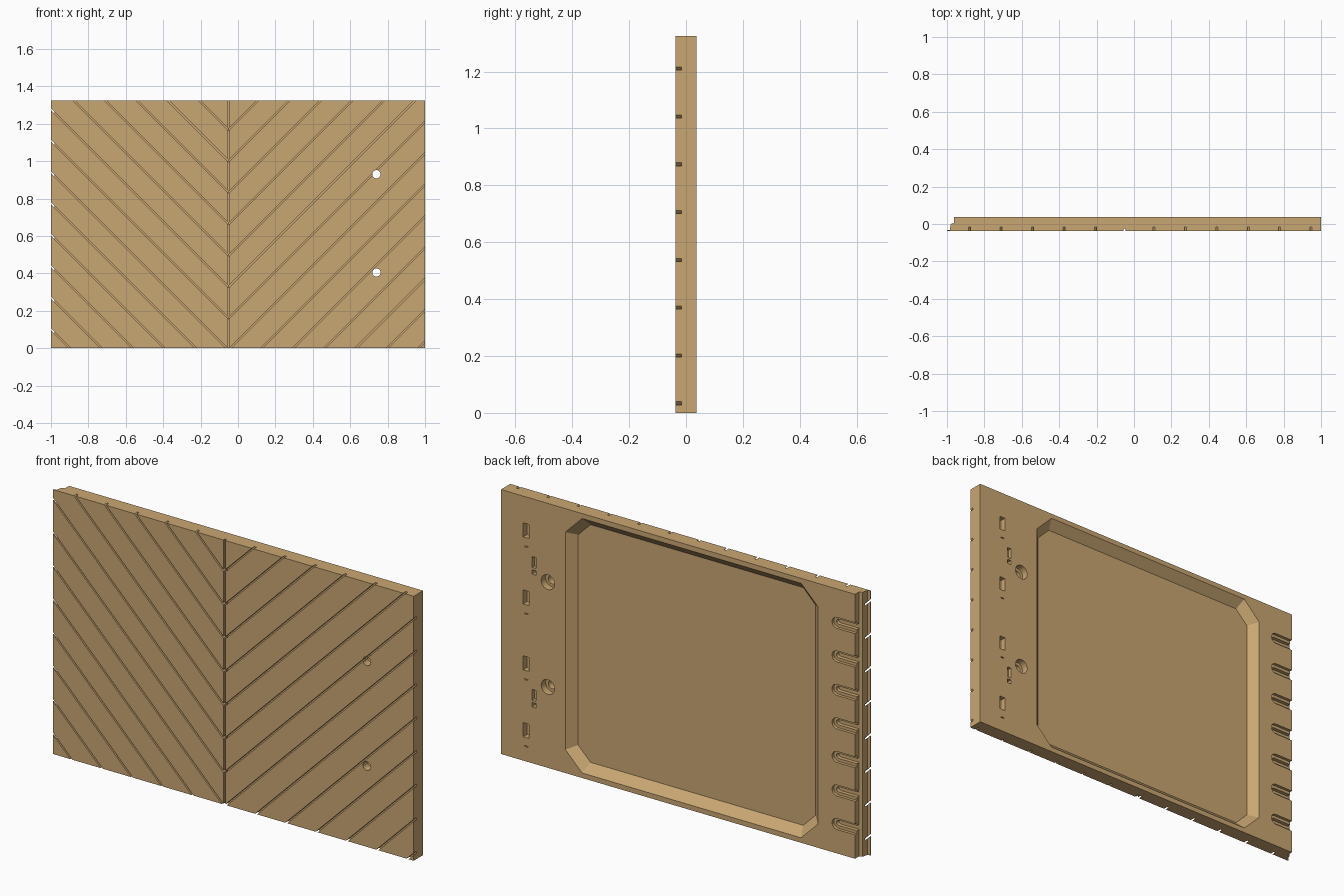
import bpy, bmesh, math

cube = bpy.data.objects.get("Cube")
if cube:
    bpy.data.objects.remove(cube, do_unlink=True)

WIDTH, HEIGHT, FACE = 1.0, 1.325, 0.037   # half width, height, half thickness
OUT = 0.05                                # cutters reach past the faces

wood = bpy.data.materials.new("tan_wood")
wood.use_nodes = True
tan = (0.59, 0.385, 0.17, 1)
wood.diffuse_color = tan
wood.node_tree.nodes["Principled BSDF"].inputs["Base Color"].default_value = tan


def loft(bm, loop_a, loop_b):
    """Closed solid between two matching loops of 3D points."""
    a = [bm.verts.new(p) for p in loop_a]
    b = [bm.verts.new(p) for p in loop_b]
    bm.faces.new(a)
    bm.faces.new(b[::-1])
    for i in range(len(a)):
        j = (i + 1) % len(a)
        bm.faces.new((a[j], a[i], b[i], b[j]))


def prism(bm, outline, y0, y1):
    """Extrude an (x, z) outline through the thickness."""
    loft(bm, [(x, y0, z) for x, z in outline], [(x, y1, z) for x, z in outline])


def rect(x, z, w, h):
    return [(x - w / 2, z - h / 2), (x + w / 2, z - h / 2),
            (x + w / 2, z + h / 2), (x - w / 2, z + h / 2)]


def circle(x, z, r, n=24):
    return [(x + r * math.cos(math.tau * i / n), z + r * math.sin(math.tau * i / n))
            for i in range(n)]


def open_slot(x_end, z, h, n=8):
    """Slot with a rounded inner end, running out through the right edge."""
    r = h / 2
    arc = [(x_end - r + r * math.cos(t), z + r * math.sin(t))
           for t in (math.pi * (i / n - 0.5) for i in range(n + 1))]
    return arc + [(-1.1, z + r), (-1.1, z - r)]


def finish(bm, name):
    bmesh.ops.recalc_face_normals(bm, faces=bm.faces)
    mesh = bpy.data.meshes.new(name)
    bm.to_mesh(mesh)
    bm.free()
    mesh.materials.append(wood)
    obj = bpy.data.objects.new(name, mesh)
    bpy.context.collection.objects.link(obj)
    return obj


# Panel with a stepped lip along its right edge
profile = [(WIDTH, -FACE), (WIDTH, FACE), (-0.963, FACE), (-0.963, 0.005),
           (-0.979, 0), (-0.985, -0.031), (-WIDTH, -0.032), (-WIDTH, -FACE)]
bm = bmesh.new()
loft(bm, [(x, y, 0) for x, y in profile], [(x, y, HEIGHT) for x, y in profile])
panel = finish(bm, "drawer_front_panel")


def cut(bm, name):
    cutter = finish(bm, name)
    cutter.hide_render = True
    mod = panel.modifiers.new(name, 'BOOLEAN')
    mod.operation = 'DIFFERENCE'
    mod.solver = 'EXACT'
    mod.object = cutter
    bpy.context.view_layer.objects.active = panel
    bpy.ops.object.modifier_apply(modifier=name)
    bpy.data.objects.remove(cutter, do_unlink=True)


# Chevron grooves rising away from the seam on both sides
SEAM, STEP, HALF = -0.05, 0.168, 0.0055
bm = bmesh.new()
for side in (-1, 1):
    for k in range(-8, 8):
        z0 = -0.008 + STEP * k
        near, far = 0.002, 1.15
        outline = [(SEAM + side * u, z0 + u + dz)
                   for u, dz in ((near, -HALF), (far, -HALF), (far, HALF), (near, HALF))]
        prism(bm, outline, -OUT, -FACE + 0.022)
cut(bm, "chevron_grooves")

# Seam groove
bm = bmesh.new()
prism(bm, rect(SEAM, HEIGHT / 2, 0.011, 1.5), -OUT, -FACE + 0.013)
cut(bm, "seam_groove")


# Back pocket with sloping walls and clipped corners
def octagon(inset, y):
    x0, x1, z0, z1 = -0.757 + inset, 0.643 - inset, 0.025 + inset, 1.3 - inset
    c = 0.093 - 0.586 * inset
    return [(x, y, z) for x, z in (
        (x0 + c, z0), (x1 - c, z0), (x1, z0 + c), (x1, z1 - c),
        (x1 - c, z1), (x0 + c, z1), (x0, z1 - c), (x0, z0 + c))]


bm = bmesh.new()
loft(bm, octagon(0.042, FACE - 0.042), octagon(-0.005, FACE + 0.005))
cut(bm, "back_pocket")

# Shallow recesses: clip seats, counterbores, mounting slots
clip_z = [0.147 + STEP * i for i in range(7)]
hole_z = (0.405, 0.93)
bm = bmesh.new()
for z in clip_z:
    prism(bm, open_slot(-0.835, z, 0.055), FACE - 0.015, OUT)
for z in hole_z:
    prism(bm, circle(0.74, z, 0.037), FACE - 0.035, OUT)
for z in (0.155, 0.49, 0.82, 1.156):
    prism(bm, rect(0.86, z, 0.033, 0.07), FACE - 0.03, OUT)
    prism(bm, rect(0.86, z - 0.08, 0.02, 0.005), FACE - 0.02, OUT)
for z in (0.327, 0.992):
    prism(bm, rect(0.817, z + 0.016, 0.022, 0.054), FACE - 0.02, OUT)
    prism(bm, rect(0.817, z - 0.034, 0.022, 0.022), FACE - 0.03, OUT)
cut(bm, "shallow_recesses")

# Deep clip slots and through holes
bm = bmesh.new()
for z in clip_z:
    prism(bm, open_slot(-0.85, z, 0.026), FACE - 0.034, OUT)
for z in hole_z:
    prism(bm, circle(0.74, z, 0.022), -OUT, OUT)
cut(bm, "deep_recesses")
